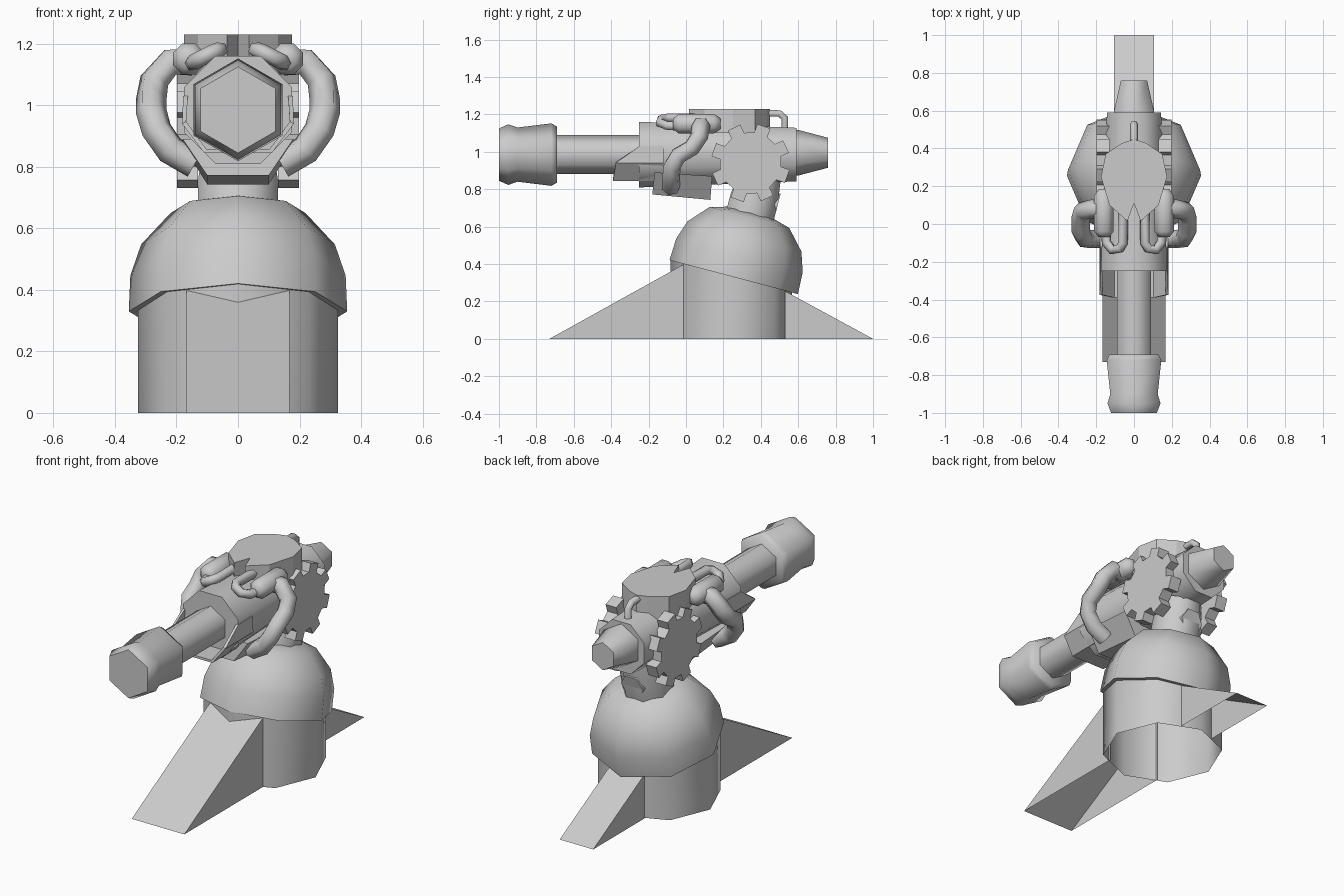
import bpy, bmesh, math
from mathutils import Matrix, Vector

if "Cube" in bpy.data.objects:
    bpy.data.objects.remove(bpy.data.objects["Cube"])

TILT = math.radians(-14.8)


def make(name, verts, faces, smooth=None, recalc=True):
    me = bpy.data.meshes.new(name)
    me.from_pydata([tuple(v) for v in verts], [], faces)
    if recalc:
        bm = bmesh.new()
        bm.from_mesh(me)
        bmesh.ops.recalc_face_normals(bm, faces=bm.faces)
        bm.to_mesh(me)
        bm.free()
    ob = bpy.data.objects.new(name, me)
    bpy.context.collection.objects.link(ob)
    if smooth:
        bpy.ops.object.select_all(action='DESELECT')
        ob.select_set(True)
        bpy.context.view_layer.objects.active = ob
        bpy.ops.object.shade_smooth_by_angle(angle=math.radians(smooth))
    return ob


def lathe(name, profile, sides, loc, rot_x=0, phase=0.0, smooth=None, caps=(True, True)):
    """Turned part: profile is (radius, height) along a local axis tipped about x."""
    m = Matrix.Translation(loc) @ Matrix.Rotation(rot_x, 4, 'X')
    vs, fs = [], []
    for r, h in profile:
        for i in range(sides):
            a = phase + math.tau * i / sides
            vs.append(m @ Vector((r * math.cos(a), r * math.sin(a), h)))
    for k in range(len(profile) - 1):
        for i in range(sides):
            j = (i + 1) % sides
            fs.append((k * sides + i, k * sides + j, (k + 1) * sides + j, (k + 1) * sides + i))
    if caps[0]:
        fs.append(tuple(range(sides))[::-1])
    if caps[1]:
        fs.append(tuple(range((len(profile) - 1) * sides, len(profile) * sides)))
    return make(name, vs, fs, smooth)


def prism(name, outline, to3d, a, b):
    n = len(outline)
    vs = [to3d(p, a) for p in outline] + [to3d(p, b) for p in outline]
    fs = [tuple(range(n)), tuple(range(n, 2 * n))]
    fs += [(i, (i + 1) % n, n + (i + 1) % n, n + i) for i in range(n)]
    return make(name, vs, fs)


def tube(name, pts, radius):
    cu = bpy.data.curves.new(name, 'CURVE')
    cu.dimensions = '3D'
    cu.bevel_depth = radius
    cu.bevel_resolution = 1
    cu.use_fill_caps = True
    sp = cu.splines.new('POLY')
    sp.points.add(len(pts) - 1)
    for p, co in zip(sp.points, pts):
        p.co = (*co, 1)
    sp.use_smooth = True
    ob = bpy.data.objects.new(name, cu)
    bpy.context.collection.objects.link(ob)


# Octagonal pedestal, open below, top cut parallel to the dome rim
base = lathe("pedestal", [(.325, 0), (.325, .33)], 8, (0, .243, 0), phase=math.pi / 2,
             smooth=50, caps=(False, False))
for v in base.data.vertices:
    if v.co.z > .1:
        v.co.z = .33 - (v.co.y - .255) * .264


# Hollow wedge feet
def foot(name, w, tip, root, h):
    vs = [(s * w, y, z) for s in (-1, 1) for y, z in ((tip, 0), (root, h), (root, 0))]
    make(name, vs, [(0, 1, 4, 3), (0, 2, 1), (3, 4, 5)])


foot("front_foot", .168, -.73, 0, .405)
foot("back_foot", .107, 1.0, .53, .255)

# Tilted dome, neck and rear spool
c = (0, .255, .33)
lathe("dome", [(.355, 0), (.35, .12), (.315, .225), (.22, .33), (.13, .355)], 8, c, TILT, smooth=60)
lathe("neck", [(.14, .33), (.14, .43), (.12, .56)], 8, c, TILT, math.pi / 8, smooth=50)
lathe("neck_spool", [(.072, -.2), (.072, 0)], 6, (0, .49, .715), TILT - math.pi / 2, smooth=65)

# Gun: everything turned around the y axis
LAY = -math.pi / 2
axis = (0, 0, .985)
lathe("gun_body", [(.19, -.25), (.155, .59)], 8, axis, LAY, math.pi / 8, smooth=50)
lathe("barrel", [(.105, -.72), (.105, -.2)], 6, axis, LAY, math.pi / 2, smooth=65)
lathe("muzzle", [(.14, -1), (.162, -.95), (.145, -.9), (.167, -.72), (.15, -.69)],
      6, axis, LAY, math.pi / 2, smooth=65)
lathe("breech", [(.125, .55), (.122, .6), (.08, .76)], 6, (0, 0, .995), LAY, math.pi / 2, smooth=65)

# Trough-shaped guard under the barrel
section = [(.178, 1.03, -.25), (.182, .94, -.375), (.11, .845, -.39)]
section = section + [(-x, z, y) for x, z, y in section[::-1]]
vs = [(x, y, z) for x, z, y in section] + [(x, -.12, z) for x, z, y in section]
guard = make("barrel_guard", vs, [(i, i + 1, i + 7, i + 6) for i in range(5)])
guard.modifiers.new("thickness", 'SOLIDIFY').thickness = .015

# Cradle block under the body
vs = [(s * w, y, z) for s in (-1, 1) for w, y, z in
      ((.1, -.18, .772), (.1, .13, .743), (.18, .14, .87), (.18, -.168, .89))]
make("cradle", vs, [(0, 1, 2, 3), (4, 5, 6, 7), (0, 1, 5, 4), (1, 2, 6, 5), (2, 3, 7, 6), (3, 0, 4, 7)])

# Notched top plate with rear pipe
half = [(.06, .43), (.15, .37), (.175, .25), (.13, .1), (.035, .015)]
plate = [(0, .45)] + half + [(0, .11)] + [(-x, y) for x, y in half[::-1]]
prism("top_plate", plate, lambda p, h: (p[0], p[1], h), 1.1, 1.23)
tube("rear_pipe", [(0, .4, 1.205), (0, .5, 1.205), (0, .528, 1.18), (0, .528, 1.1)], .021)

# Gear outline
gear = []
for k in range(8):
    for off, r in ((-13, .165), (-10, .212), (10, .212), (13, .165)):
        a = math.radians(25 + 45 * k + off)
        gear.append((.345 + r * math.cos(a), .94 + r * math.sin(a)))

# Paired side parts
for s, side in ((-1, "left"), (1, "right")):
    prism(side + "_gear", gear, lambda p, x: (x, p[0], p[1]), s * .13, s * .198)
    lathe(side + "_canister", [(.03, -.07), (.055, -.04), (.055, .15), (.03, .185)], 8,
          (s * .16, 0, 1.15), LAY, math.pi / 8, smooth=60)
    tube(side + "_front_hose", [(s * x, y, z) for x, y, z in
         ((.15, -.03, 1.135), (.145, -.1, 1.14), (.115, -.138, 1.155),
          (.075, -.13, 1.175), (.058, -.1, 1.18), (.058, .06, 1.18))], .026)
    tube(side + "_side_hose", [(s * x, y, z) for x, y, z in
         ((.15, .08, 1.14), (.22, .08, 1.14), (.272, .07, 1.08), (.282, .03, 1.02),
          (.282, -.04, .98), (.265, -.075, .92), (.22, -.08, .855), (.14, -.08, .81))], .05)
